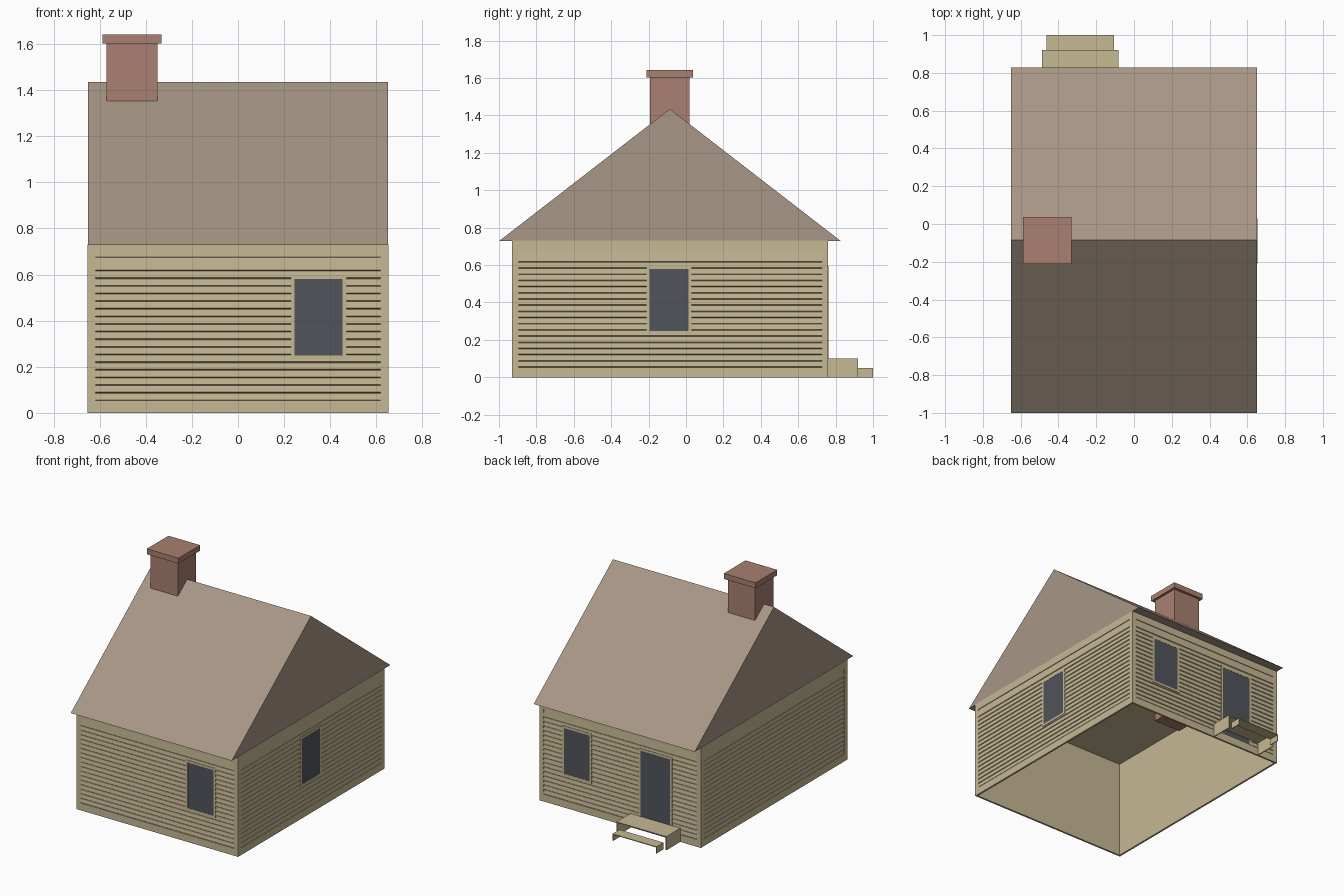
import bpy
import bmesh
import math
from mathutils import Matrix, Vector

old = bpy.data.objects.get("Cube")
if old:
    bpy.data.objects.remove(old, do_unlink=True)


def material(name, rgb):
    m = bpy.data.materials.new(name)
    m.use_nodes = True
    color = (*rgb, 1.0)
    m.diffuse_color = color
    m.node_tree.nodes["Principled BSDF"].inputs["Base Color"].default_value = color
    return m


TAN = material("tan_wood", (0.56, 0.48, 0.295))
ROOF = material("brown_roof", (0.39, 0.305, 0.235))
BRICK = material("red_brick", (0.40, 0.215, 0.16))
GLASS = material("dark_glass", (0.08, 0.09, 0.104))


def add_box(bm, x, y, z):
    """Box from (low, high) pairs on each axis."""
    size = Matrix.Diagonal((x[1] - x[0], y[1] - y[0], z[1] - z[0], 1))
    center = Vector((sum(x), sum(y), sum(z))) / 2
    bmesh.ops.create_cube(bm, size=1, matrix=Matrix.Translation(center) @ size)


def add_extrusion(bm, profile, x):
    """Solid with a (y, z) profile swept along x."""
    rings = [[bm.verts.new((px, y, z)) for y, z in profile] for px in x]
    n = len(profile)
    for i in range(n):
        j = (i + 1) % n
        bm.faces.new((rings[0][i], rings[0][j], rings[1][j], rings[1][i]))
    bm.faces.new(rings[0])
    bm.faces.new(rings[1])


def finish(name, bm, mat, matrix=Matrix()):
    bmesh.ops.recalc_face_normals(bm, faces=bm.faces)
    bmesh.ops.transform(bm, matrix=matrix, verts=bm.verts)
    mesh = bpy.data.meshes.new(name)
    bm.to_mesh(mesh)
    bm.free()
    mesh.materials.append(mat)
    obj = bpy.data.objects.new(name, mesh)
    bpy.context.collection.objects.link(obj)
    return obj


def boxes(name, mat, specs, matrix=Matrix()):
    bm = bmesh.new()
    for spec in specs:
        add_box(bm, *spec)
    return finish(name, bm, mat, matrix)


HALF_X, HALF_Y, MID_Y, TOP = 0.652, 0.845, -0.085, 0.73
TRIM, LOW, HIGH = 0.034, 0.053, 0.676
ROWS, PITCH = 18, 0.0331


def siding_profile():
    """Overlapping boards, the top one taller, with a flat back."""
    pts = [(0.010, LOW)]
    for i in range(ROWS):
        z = LOW + i * PITCH
        end = HIGH if i == ROWS - 1 else z + PITCH
        pts += [(0.007, z), (0.001, z + 0.004), (0.004, end - 0.001)]
    return pts + [(0.010, HIGH)]


def opening(name, mid, width, z, matrix, sill=True):
    """Flush frame around a slightly recessed pane."""
    a, b = mid - width / 2, mid + width / 2
    e, y = 0.016, (-0.001, 0.010)
    frame = [((a, a + e), y, z), ((b - e, b), y, z),
             ((a + e, b - e), y, (z[1] - e, z[1]))]
    bottom = z[0]
    if sill:
        bottom += e
        frame.append(((a + e, b - e), y, (z[0], bottom)))
    boxes(name + "_frame", TAN, frame, matrix)
    boxes(name + "_pane", GLASS,
          [((a + e, b - e), (0.0003, 0.009), (bottom, z[1] - e))], matrix)


def wall(name, half, dist, angle):
    """Wall built facing -y, then turned into place; returns its matrix."""
    mat = (Matrix.Translation((0, MID_Y, 0)) @ Matrix.Rotation(angle, 4, "Z")
           @ Matrix.Translation((0, -dist, 0)))
    inner, y = half - TRIM, (0, 0.010)
    boxes(name + "_trim", TAN, [
        ((-half, -inner), y, (0, TOP)), ((inner, half), y, (0, TOP)),
        ((-inner, inner), y, (0, LOW)), ((-inner, inner), y, (HIGH, TOP)),
        ((0.01 - half, half - 0.01), (0.010, 0.014), (0, TOP))], mat)
    bm = bmesh.new()
    add_extrusion(bm, siding_profile(), (-inner, inner))
    finish(name + "_siding", bm, TAN, mat)
    return mat


# Walls with their openings
front = wall("front_wall", HALF_X, HALF_Y, 0)
left = wall("left_wall", HALF_Y, HALF_X, math.pi / 2)
back = wall("back_wall", HALF_X, HALF_Y, math.pi)
wall("right_wall", HALF_Y, HALF_X, -math.pi / 2)

WINDOW_Z = (0.232, 0.596)
opening("front_window", 0.35, 0.24, WINDOW_Z, front)
opening("left_window", -0.005, 0.24, WINDOW_Z, left)
opening("back_window", -0.35, 0.24, WINDOW_Z, back)
opening("back_door", 0.285, 0.27, (LOW, 0.596), back, sill=False)

# Ceiling closing the room from above
boxes("ceiling", TAN, [((-HALF_X + 0.012, HALF_X - 0.012),
                        (MID_Y - HALF_Y + 0.012, MID_Y + HALF_Y - 0.012),
                        (TOP - 0.006, TOP - 0.001))])

# Gabled roof
bm = bmesh.new()
add_extrusion(bm, [(-1.0, 0.728), (0.828, 0.728), (-0.086, 1.435)], (-0.65, 0.65))
finish("roof", bm, ROOF)

# Chimney reaching down through the ceiling, with a wider cap
boxes("chimney_stack", BRICK, [((-0.57, -0.35), (-0.193, 0.018), (0.645, 1.602))])
boxes("chimney_cap", BRICK, [((-0.588, -0.332), (-0.211, 0.038), (1.602, 1.642))])


# Open steps: a thin tread on two end boards
def step(name, x, y, height):
    t = 0.006
    boxes(name, TAN, [(x, y, (height - t, height)),
                      ((x[0], x[0] + t), y, (0, height - t)),
                      ((x[1] - t, x[1]), y, (0, height - t))])


step("upper_step", (-0.486, -0.083), (0.76, 0.92), 0.10)
step("lower_step", (-0.462, -0.107), (0.92, 1.0), 0.05)
